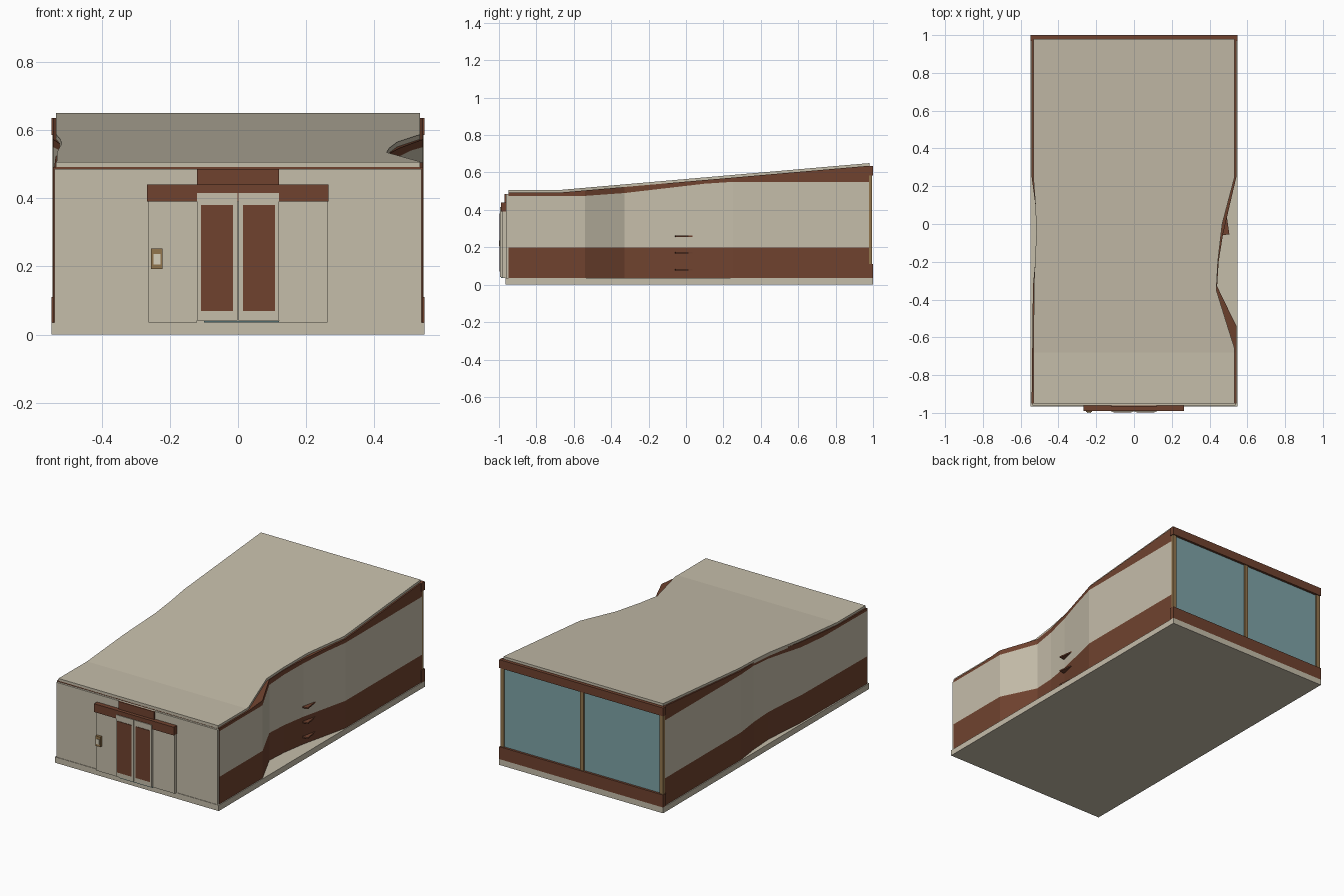
import bpy

cube = bpy.data.objects.get("Cube")
if cube:
    bpy.data.objects.remove(cube, do_unlink=True)


def material(name, rgb):
    m = bpy.data.materials.new(name)
    m.use_nodes = True
    m.diffuse_color = (*rgb, 1)
    m.node_tree.nodes["Principled BSDF"].inputs["Base Color"].default_value = (*rgb, 1)
    return m


BEIGE = material("beige plaster", (0.56, 0.51, 0.40))
BROWN = material("rust brown", (0.16, 0.055, 0.028))
GLASS = material("blue grey glass", (0.21, 0.37, 0.39))
GOLD = material("bronze trim", (0.29, 0.18, 0.075))
PALE = material("pale screen", (0.68, 0.63, 0.50))


def mesh_object(name, verts, faces, mats):
    me = bpy.data.meshes.new(name)
    me.from_pydata(verts, [], faces)
    for m in mats:
        me.materials.append(m)
    ob = bpy.data.objects.new(name, me)
    bpy.context.collection.objects.link(ob)
    return ob


def box(name, x, y, z, mat):
    verts = [(a, b, c) for a in x for b in y for c in z]
    faces = [(0, 1, 3, 2), (4, 6, 7, 5), (0, 4, 5, 1), (2, 3, 7, 6), (0, 2, 6, 4), (1, 5, 7, 3)]
    return mesh_object(name, verts, faces, [mat])


def lerp(table, y):
    """Linear interpolation through (y, value) pairs."""
    for (y0, v0), (y1, v1) in zip(table, table[1:]):
        if y <= y1:
            return v0 + (v1 - v0) * max(0, y - y0) / (y1 - y0)
    return table[-1][1]


def loft(name, stations, section, mats):
    """Closed tube of cross-sections (x, z) along y, with end caps."""
    rings = [[(x, y, z) for x, z in section(y)] for y in stations]
    n = len(rings[0])
    faces = [(i * n + j, i * n + (j + 1) % n, (i + 1) * n + (j + 1) % n, (i + 1) * n + j)
             for i in range(len(rings) - 1) for j in range(n)]
    faces += [tuple(reversed(range(n))), tuple(range(len(rings) * n - n, len(rings) * n))]
    # Sections run counter-clockwise from the front, so flip to face outward
    faces = [f[::-1] for f in faces]
    return mesh_object(name, sum(rings, []), faces, mats)


# Plan outlines and height lines along the building
WALL_R = [(-0.95, 0.542), (-0.54, 0.542), (-0.33, 0.44), (-0.2, 0.448), (-0.05, 0.472),
          (0.1, 0.507), (0.25, 0.542), (0.98, 0.542)]
WALL_L = [(-0.95, -0.542), (-0.33, -0.535), (-0.2, -0.523), (-0.05, -0.513), (0.1, -0.522),
          (0.25, -0.542), (0.98, -0.542)]
ROOF_R = [(-0.95, 0.533), (-0.66, 0.533), (-0.54, 0.495), (-0.35, 0.436), (-0.2, 0.444),
          (0, 0.467), (0.25, 0.533), (0.98, 0.533)]
ROOF_L = [(-0.95, -0.533), (-0.33, -0.53), (-0.05, -0.517), (0.1, -0.522), (0.25, -0.533), (0.98, -0.533)]
ROOF_TOP = [(-0.95, 0.506), (-0.68, 0.506), (0.98, 0.65)]
BAND_LOW = [(-0.95, 0.475), (-0.54, 0.475), (-0.33, 0.49), (0.1, 0.54), (0.25, 0.55), (0.98, 0.55)]


def stations(*tables):
    return sorted({y for t in tables for y, _ in t})


def wall_section(y):
    levels = [0.035, 0.2, lerp(BAND_LOW, y), lerp(ROOF_TOP, y) - 0.014]
    r, l = lerp(WALL_R, y), lerp(WALL_L, y)
    return [(r, z) for z in levels] + [(l, z) for z in reversed(levels)]


def roof_section(y):
    top = lerp(ROOF_TOP, y)
    r, l = lerp(ROOF_R, y), lerp(ROOF_L, y)
    return [(r, top - 0.021), (r, top), (l, top), (l, top - 0.021)]


box("base_slab", (-0.547, 0.547), (-0.965, 1.0), (0, 0.035), BEIGE)

# Side walls: brown with a beige middle band
ys = stations(WALL_R, WALL_L, ROOF_TOP)
walls = loft("side_walls", ys, wall_section, [BROWN, BEIGE])
for p in walls.data.polygons:
    if abs(p.normal.x) > 0.5 and p.center.z > 0.2 and p.index % 8 in (1, 5):
        p.material_index = 1

loft("roof", stations(ROOF_R, ROOF_L, ROOF_TOP), roof_section, [BEIGE])

# Front wall and entrance
box("front_wall", (-0.538, 0.538), (-0.962, -0.945), (0.035, 0.486), BEIGE)
box("entrance_header", (-0.267, 0.265), (-0.99, -0.96), (0.39, 0.44), BROWN)
box("upper_header", (-0.12, 0.12), (-0.97, -0.944), (0.44, 0.486), BROWN)
box("threshold", (-0.1, 0.12), (-0.988, -0.96), (0.035, 0.04), GLASS)
for s, side in ((-1, "right"), (1, "left")):
    def span(a, b):
        return sorted((s * a, s * b))
    box(side + "_entrance_panel", span(0.12, 0.263), (-0.98, -0.96), (0.035, 0.39), BEIGE)
    box(side + "_door", span(0.002, 0.12), (-0.994, -0.96), (0.042, 0.415), BEIGE)
    box(side + "_door_panel", span(0.014, 0.109), (-0.997, -0.99), (0.07, 0.38), BROWN)
box("keypad", (-0.255, -0.222), (-0.996, -0.975), (0.192, 0.252), GOLD)
box("keypad_screen", (-0.248, -0.228), (-1.0, -0.99), (0.206, 0.236), PALE)

# Rear window wall
box("rear_glass", (-0.535, 0.535), (0.975, 0.986), (0.11, 0.585), GLASS)
box("rear_sill", (-0.547, 0.547), (0.97, 1.0), (0.035, 0.11), BROWN)
box("rear_lintel", (-0.547, 0.547), (0.97, 1.0), (0.585, 0.635), BROWN)
for i, x in enumerate((-0.532, 0, 0.532)):
    box(f"window_post_{i}", (x - 0.012, x + 0.012), (0.978, 0.994), (0.11, 0.585), GOLD)

# Pointed ledges in the recess
for i, z in enumerate((0.08, 0.17, 0.26)):
    plan = [(0.455, -0.06), (0.505, -0.055), (0.49, 0.05), (0.47, 0.05)]
    verts = [(x, y, h) for h in (z - 0.004, z + 0.004) for x, y in plan]
    faces = [(3, 2, 1, 0), (4, 5, 6, 7)] + [(j, (j + 1) % 4, (j + 1) % 4 + 4, j + 4) for j in range(4)]
    mesh_object(f"ledge_{i}", verts, faces, [BROWN])
